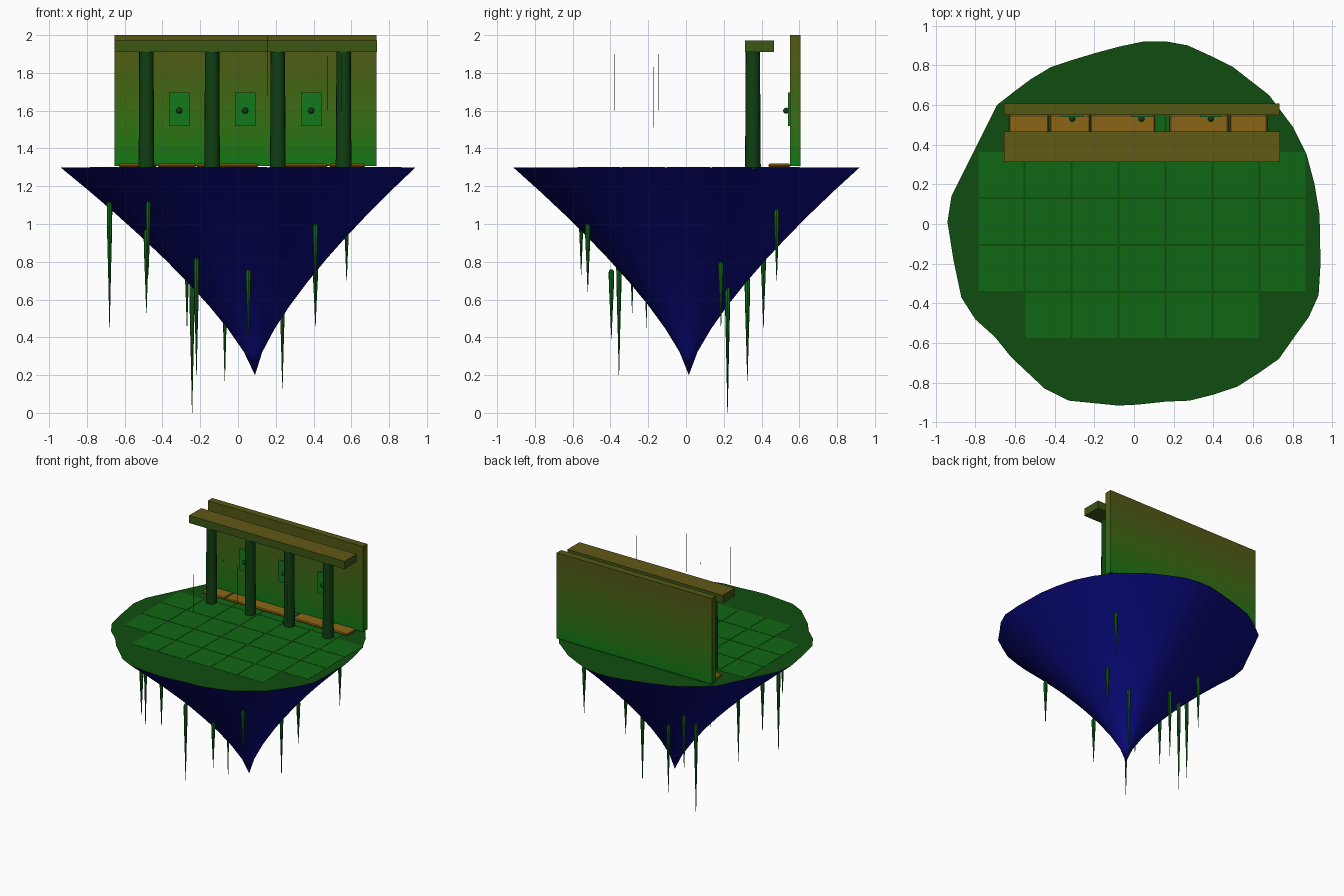
import bpy, bmesh, math, random
from mathutils import Vector

if "Cube" in bpy.data.objects:
    bpy.data.objects.remove(bpy.data.objects["Cube"])

random.seed(4)


def mat(name, r, g, b):
    m = bpy.data.materials.new(name)
    m.diffuse_color = (r, g, b, 1)
    m.use_nodes = True
    m.node_tree.nodes["Principled BSDF"].inputs["Base Color"].default_value = m.diffuse_color
    return m


ROCK = mat("rock_blue", 0.003, 0.003, 0.20)
GRASS = mat("ground_green", 0.005, 0.073, 0.005)
TILE = mat("tile_green", 0.005, 0.135, 0.007)
PANEL = mat("panel_green", 0.007, 0.19, 0.012)
PILLAR = mat("column_green", 0.005, 0.05, 0.006)
BEAM = mat("beam_brown", 0.12, 0.10, 0.008)
BEAM_SIDE = mat("beam_side_green", 0.045, 0.095, 0.007)
SLAB = mat("slab_ochre", 0.26, 0.13, 0.008)
ROOT = mat("root_green", 0.006, 0.13, 0.009)


def finish(name, bm, *mats, smooth=False):
    bmesh.ops.recalc_face_normals(bm, faces=bm.faces)
    me = bpy.data.meshes.new(name)
    bm.to_mesh(me)
    bm.free()
    ob = bpy.data.objects.new(name, me)
    bpy.context.collection.objects.link(ob)
    for m in mats:
        me.materials.append(m)
    if smooth:
        bpy.ops.object.select_all(action='DESELECT')
        ob.select_set(True)
        bpy.context.view_layer.objects.active = ob
        bpy.ops.object.shade_smooth_by_angle(angle=math.radians(35))
    return ob


def box(name, x0, x1, y0, y1, z0, z1, *mats, bevel=0.0, top=0):
    """Box; the upward face takes material slot 'top'."""
    bm = bmesh.new()
    bmesh.ops.create_cube(bm, size=1)
    for v in bm.verts:
        v.co = Vector(((x0 + x1) / 2 + v.co.x * (x1 - x0),
                       (y0 + y1) / 2 + v.co.y * (y1 - y0),
                       (z0 + z1) / 2 + v.co.z * (z1 - z0)))
    if bevel:
        bmesh.ops.bevel(bm, geom=bm.edges[:], offset=bevel, segments=1, affect='EDGES')
    for f in bm.faces:
        if f.calc_center_median().z > z1 - 1e-5:
            f.material_index = top
    return finish(name, bm, *mats)


def spindle(name, x, y, rings, sides, m):
    """Vertical turned part from (radius, z) rings."""
    bm = bmesh.new()
    loops = [[bm.verts.new((x + r * math.cos(i * math.tau / sides),
                            y + r * math.sin(i * math.tau / sides), z))
              for i in range(sides)] for r, z in rings]
    for a, b in zip(loops, loops[1:]):
        for i in range(sides):
            j = (i + 1) % sides
            bm.faces.new((a[i], a[j], b[j], b[i]))
    bm.faces.new(loops[0])
    bm.faces.new(loops[-1])
    return finish(name, bm, m, smooth=True)


# Floating island: irregular rim shrinking to an off-centre tip
rim = [(.935, .05), (.91, .2), (.87, .35), (.80, .49), (.68, .65), (.5, .79), (.38, .85),
       (.27, .9), (.16, .92), (.05, .92), (-.07, .895), (-.2, .86), (-.3, .83), (-.42, .79),
       (-.52, .73), (-.6, .67), (-.69, .6), (-.74, .5), (-.83, .32), (-.92, .14), (-.94, .01),
       (-.91, -.18), (-.87, -.37), (-.8, -.48), (-.7, -.57), (-.62, -.67), (-.45, -.83),
       (-.33, -.89), (-.08, -.915), (.02, -.91), (.16, -.895), (.28, -.89), (.4, -.86),
       (.52, -.82), (.63, -.75), (.73, -.68), (.8, -.58), (.88, -.47), (.93, -.36), (.94, -.2)]
bm = bmesh.new()
n = len(rim)
loops = []
for k in range(9):
    t = k / 9
    s = (1 - t) ** 1.35
    loops.append([bm.verts.new((x * s + .09 * t, y * s + .015 * t, 1.3 - 1.1 * t)) for x, y in rim])
tip = bm.verts.new((.09, .015, .2))
for a, b in zip(loops, loops[1:]):
    for i in range(n):
        bm.faces.new((a[i], b[i], b[(i + 1) % n], a[(i + 1) % n]))
for i in range(n):
    bm.faces.new((loops[-1][i], tip, loops[-1][(i + 1) % n]))
bm.faces.new(loops[0]).material_index = 1
finish("floating_island", bm, ROCK, GRASS, smooth=True)

# Paving tiles, with the four corners left out
P, G = 0.237, 0.005
for r in range(-2, 3):
    cols = 2 if abs(r) == 2 else 3
    for c in range(-cols, cols + 1):
        x, y = .04 + c * P, .013 + r * P
        box("paving_tile", x - P / 2 + G, x + P / 2 - G, y - P / 2 + G, y + P / 2 - G,
            1.29, 1.3015, TILE)

# Back wall: one slab cut into bands fading from green to brown
BANDS, Z0, Z1 = 14, 1.308, 2.0
bm = bmesh.new()
bmesh.ops.create_cube(bm, size=1)
for v in bm.verts:
    v.co = Vector((.0385 + v.co.x * 1.387, .578 + v.co.y * .056, (Z0 + Z1) / 2 + v.co.z * (Z1 - Z0)))
for k in range(1, BANDS):
    bmesh.ops.bisect_plane(bm, geom=bm.verts[:] + bm.edges[:] + bm.faces[:],
                           plane_co=(0, 0, Z0 + (Z1 - Z0) * k / BANDS), plane_no=(0, 0, 1))
for f in bm.faces:
    h = (f.calc_center_median().z - Z0) / (Z1 - Z0)
    f.material_index = max(0, min(BANDS - 1, int(h * BANDS)))
wall_mats = []
for k in range(BANDS):
    t = k / (BANDS - 1)
    wall_mats.append(mat("wall_fade", .006 + .084 * t, .19 - .095 * t, .007))
finish("back_wall", bm, *wall_mats)

# Lintel beam
box("lintel_beam", -.655, .735, .312, .465, 1.91, 1.972, BEAM_SIDE, BEAM, top=1)

# Columns
for i in range(4):
    spindle("column", -.485 + i * .348, .354,
            [(.042, 1.29), (.04, 1.5), (.038, 1.912)], 16, PILLAR)

# Wall panels with round knobs
for i in range(3):
    x = -.311 + i * .349
    box("wall_panel", x - .054, x + .054, .54, .552, 1.52, 1.695, PANEL)
    bm = bmesh.new()
    bmesh.ops.create_uvsphere(bm, u_segments=12, v_segments=8, radius=.016)
    bmesh.ops.translate(bm, verts=bm.verts, vec=(x, .53, 1.6))
    finish("panel_knob", bm, PILLAR, smooth=True)

# Low stone ledge along the wall
for x0, x1 in [(-.63, -.43), (-.423, -.221), (-.219, .106), (.18, .475), (.483, .672)]:
    box("ledge_slab", x0, x1, .435 + random.uniform(0, .012), .55, 1.3, 1.319, SLAB, bevel=.006)

# Hanging roots: x, y, top, bottom
for x, y, top, low in [(-.68, -.21, 1.12, .45), (-.475, -.555, 1.12, .73), (-.485, -.285, .97, .53),
                       (-.27, .41, .88, .45), (-.243, .22, .73, 0), (-.22, -.355, .82, .2),
                       (-.07, .325, .72, .17), (.055, -.395, .76, .39), (.235, .22, .7, .13),
                       (.41, .185, .8, .46), (.41, -.52, 1.0, .64), (.575, .48, 1.08, .7)]:
    h = top - low
    spindle("hanging_root", x, y,
            [(.008, top), (.015, top - .015), (.013, top - .25 * h), (.007, top - .6 * h), (.001, low)],
            8, ROOT)

# Thin threads floating above the court
for x, y, low, top in [(-.13, -.38, 1.6, 1.9), (-.275, -.17, 1.51, 1.83), (.547, -.145, 1.6, 1.9),
                       (.085, -.275, 1.7, 1.85), (.155, -.225, 1.68, 1.99), (.475, -.13, 1.6, 1.89),
                       (-.1, -.045, 1.88, 1.9)]:
    spindle("floating_thread", x, y, [(.001, low), (.001, top)], 4, PILLAR)
